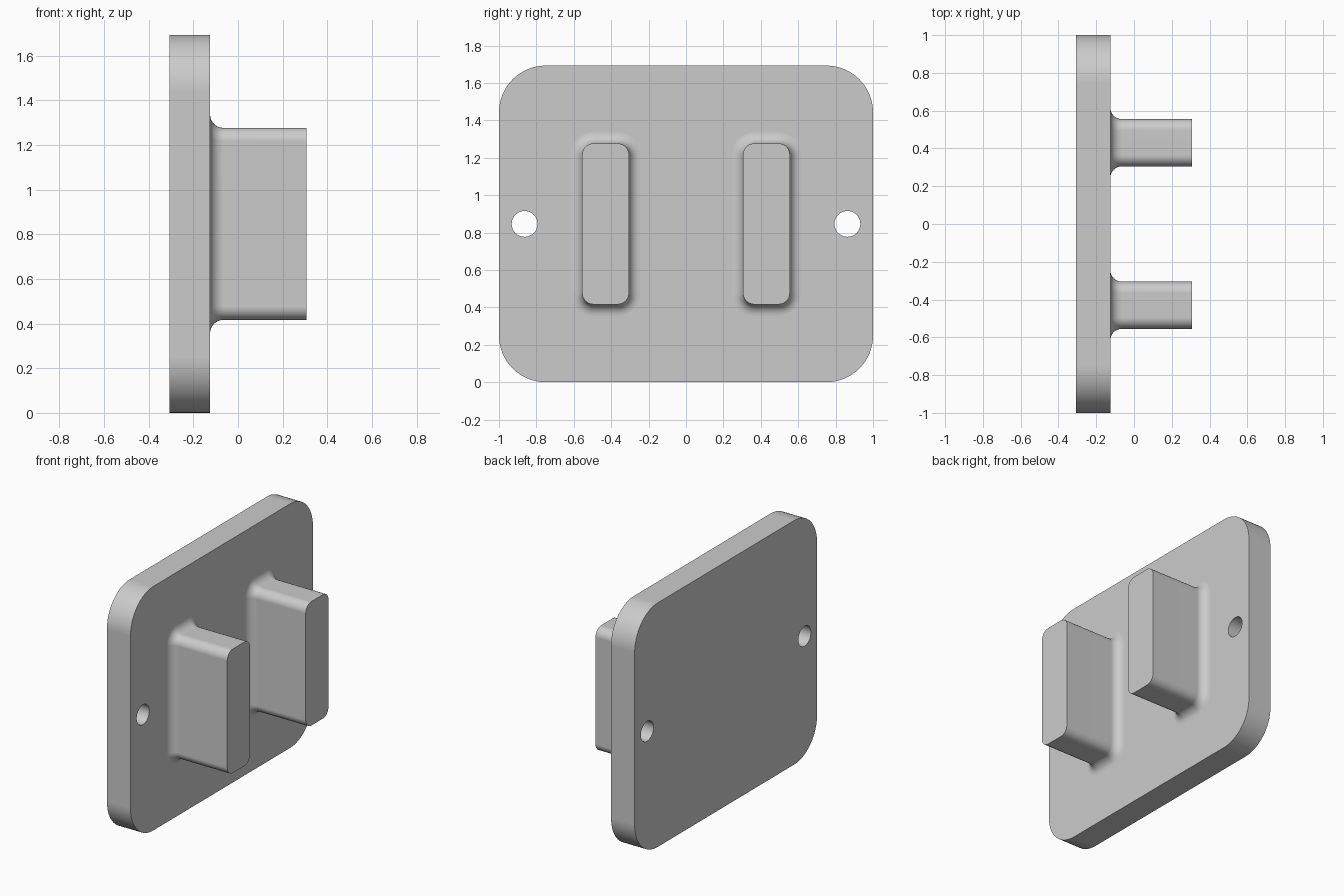
import bpy, bmesh, math

if "Cube" in bpy.data.objects:
    bpy.data.objects.remove(bpy.data.objects["Cube"])

X_BACK, X_FACE, X_TIP = -0.306, -0.125, 0.306
HEIGHT = 1.693
MID_Z = HEIGHT / 2

grey = bpy.data.materials.new("plain grey")
grey.diffuse_color = (0.6, 0.6, 0.6, 1)
grey.use_nodes = True
grey.node_tree.nodes["Principled BSDF"].inputs["Base Color"].default_value = grey.diffuse_color


def rounded_rect(cy, cz, half_y, half_z, r, steps):
    """Points (y, z) round a rectangle with rounded corners."""
    pts = []
    for i, (sy, sz) in enumerate([(1, 1), (-1, 1), (-1, -1), (1, -1)]):
        for s in range(steps + 1):
            a = math.pi / 2 * (i + s / steps)
            pts.append((cy + sy * (half_y - r) + r * math.cos(a),
                        cz + sz * (half_z - r) + r * math.sin(a)))
    return pts


def circle(cy, cz, r, n=40):
    return [(cy + r * math.cos(2 * math.pi * i / n),
             cz + r * math.sin(2 * math.pi * i / n)) for i in range(n)]


def add_ring(bm, pts, x):
    return [bm.verts.new((x, y, z)) for y, z in pts]


def finish(bm, name):
    bmesh.ops.recalc_face_normals(bm, faces=bm.faces)
    mesh = bpy.data.meshes.new(name)
    bm.to_mesh(mesh)
    bm.free()
    mesh.materials.append(grey)
    obj = bpy.data.objects.new(name, mesh)
    bpy.context.collection.objects.link(obj)
    bpy.ops.object.select_all(action='DESELECT')
    obj.select_set(True)
    bpy.context.view_layer.objects.active = obj
    bpy.ops.object.shade_smooth_by_angle(angle=math.radians(30))
    # keeps the flat walls evenly shaded beside the fillets
    mod = obj.modifiers.new("even shading", 'WEIGHTED_NORMAL')
    mod.keep_sharp = True
    return obj


# Back plate: rounded outline with two screw holes, extruded in x
bm = bmesh.new()
edges = []
for outline in (rounded_rect(0, MID_Z, 1, MID_Z, 0.25, 16),
                circle(-0.863, MID_Z, 0.069), circle(0.863, MID_Z, 0.069)):
    ring = add_ring(bm, outline, X_BACK)
    edges += [bm.edges.new((ring[i - 1], ring[i])) for i in range(len(ring))]
bmesh.ops.triangle_fill(bm, edges=edges, use_beauty=True, normal=(1, 0, 0))
ext = bmesh.ops.extrude_face_region(bm, geom=bm.faces[:], use_keep_orig=True)
moved = [g for g in ext["geom"] if isinstance(g, bmesh.types.BMVert)]
bmesh.ops.translate(bm, verts=moved, vec=(X_FACE - X_BACK, 0, 0))
finish(bm, "back_plate")

# Prongs: rounded bars flaring into the plate with a fillet
FILLET, STEPS = 0.06, 8
for side, name in ((-1, "left_prong"), (1, "right_prong")):
    sections = [(X_FACE - 0.03, FILLET)]            # root sunk into the plate
    for s in range(STEPS + 1):
        a = math.pi / 2 * s / STEPS
        sections.append((X_FACE + FILLET * (1 - math.cos(a)),
                         FILLET * (1 - math.sin(a))))
    sections.append((X_TIP, 0))
    bm = bmesh.new()
    rings = [add_ring(bm, rounded_rect(side * 0.43, MID_Z, 0.125 + o, 0.43 + o,
                                       0.06 + o, 8), x) for x, o in sections]
    for a, b in zip(rings, rings[1:]):
        for i in range(len(a)):
            bm.faces.new((a[i - 1], a[i], b[i], b[i - 1]))
    bm.faces.new(rings[0])
    bm.faces.new(rings[-1])
    finish(bm, name)
